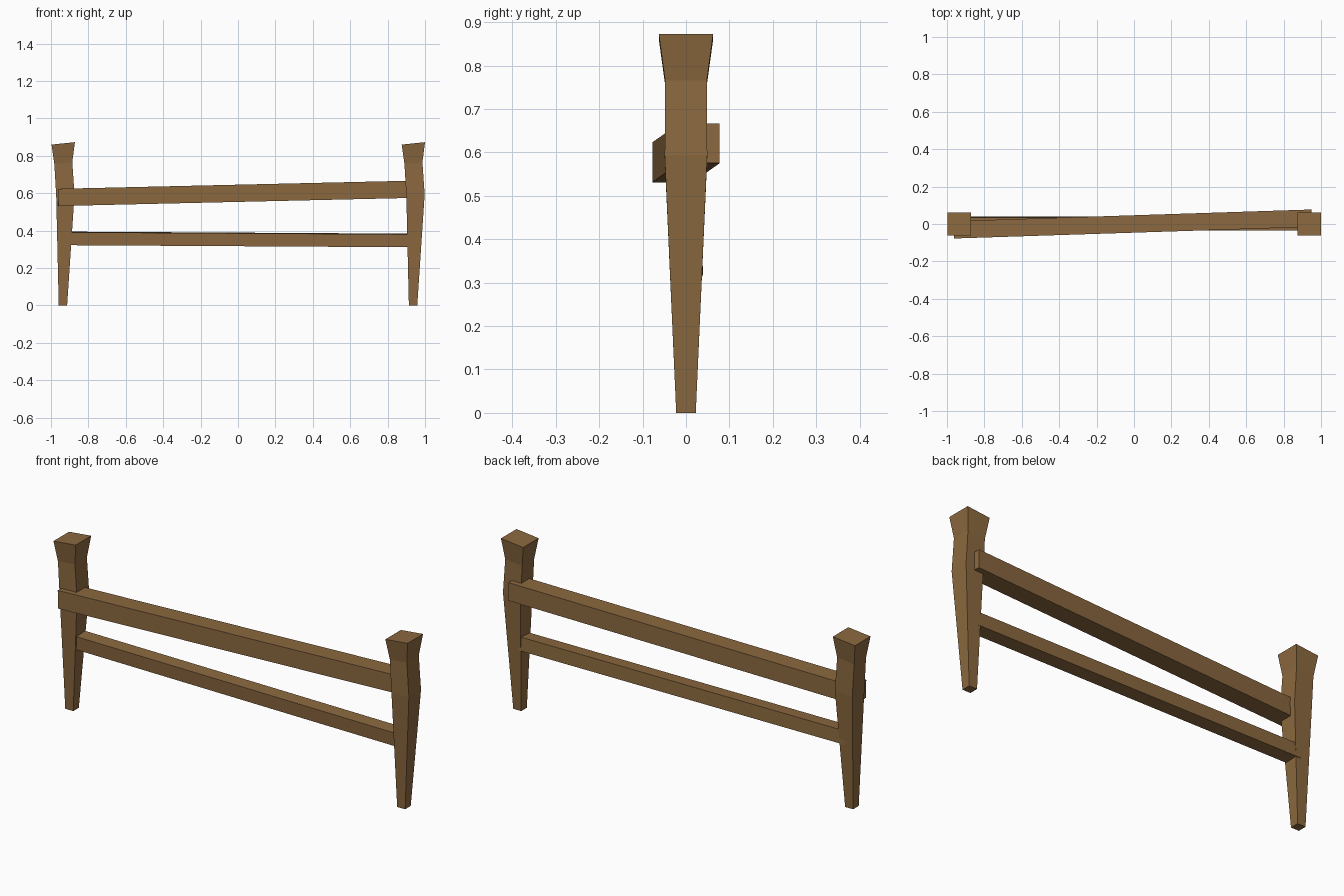
import bpy, bmesh
from mathutils import Vector, Matrix
from math import radians

if "Cube" in bpy.data.objects:
    bpy.data.objects.remove(bpy.data.objects["Cube"])

wood = bpy.data.materials.new("brown wood")
wood.diffuse_color = (0.26, 0.14, 0.05, 1)
wood.use_nodes = True
wood.node_tree.nodes["Principled BSDF"].inputs["Base Color"].default_value = wood.diffuse_color


def finish(name, bm):
    bmesh.ops.recalc_face_normals(bm, faces=bm.faces)
    me = bpy.data.meshes.new(name)
    bm.to_mesh(me)
    bm.free()
    me.materials.append(wood)
    ob = bpy.data.objects.new(name, me)
    bpy.context.collection.objects.link(ob)
    return ob


def post(name, cx):
    """Square post lofted through rings: (x offset, z, half width, tilt in z)."""
    rings = [(0.0, 0.0, 0.0225, 0.0), (0.013, 0.59, 0.049, 0.003),
             (0.002, 0.76, 0.048, 0.005), (0.0015, 0.866, 0.0625, 0.0065)]
    bm = bmesh.new()
    loops = []
    for dx, z, h, t in rings:
        loops.append([bm.verts.new((cx + dx + sx * h, sy * h, z + sx * t))
                      for sx, sy in ((-1, -1), (1, -1), (1, 1), (-1, 1))])
    for a, b in zip(loops, loops[1:]):
        for i in range(4):
            j = (i + 1) % 4
            bm.faces.new((a[i], a[j], b[j], b[i]))
    bm.faces.new(loops[0])
    bm.faces.new(loops[-1])
    finish(name, bm)


def rail(name, start, end, width, height, roll=0.0):
    """Straight beam between two points."""
    start, end = Vector(start), Vector(end)
    d = end - start
    x = d.normalized()
    y = Vector((0, 0, 1)).cross(x).normalized()
    rot = Matrix((x, y, x.cross(y))).transposed().to_4x4()
    bm = bmesh.new()
    bmesh.ops.create_cube(bm, size=1, matrix=(
        Matrix.Translation((start + end) / 2) @ rot
        @ Matrix.Rotation(radians(roll), 4, 'X')
        @ Matrix.Diagonal((d.length, width, height, 1))))
    finish(name, bm)


# Two identical leaning posts
post("left_post", -0.936)
post("right_post", 0.936)

# Upper rail crosses from the front of one post to the back of the other
rail("upper_rail", (-0.963, -0.031, 0.577), (0.95, 0.031, 0.621), 0.093, 0.092)
# Thinner lower rail set between the posts
rail("lower_rail", (-0.92, 0.003, 0.358), (0.92, 0.002, 0.347), 0.069, 0.069, 3)
